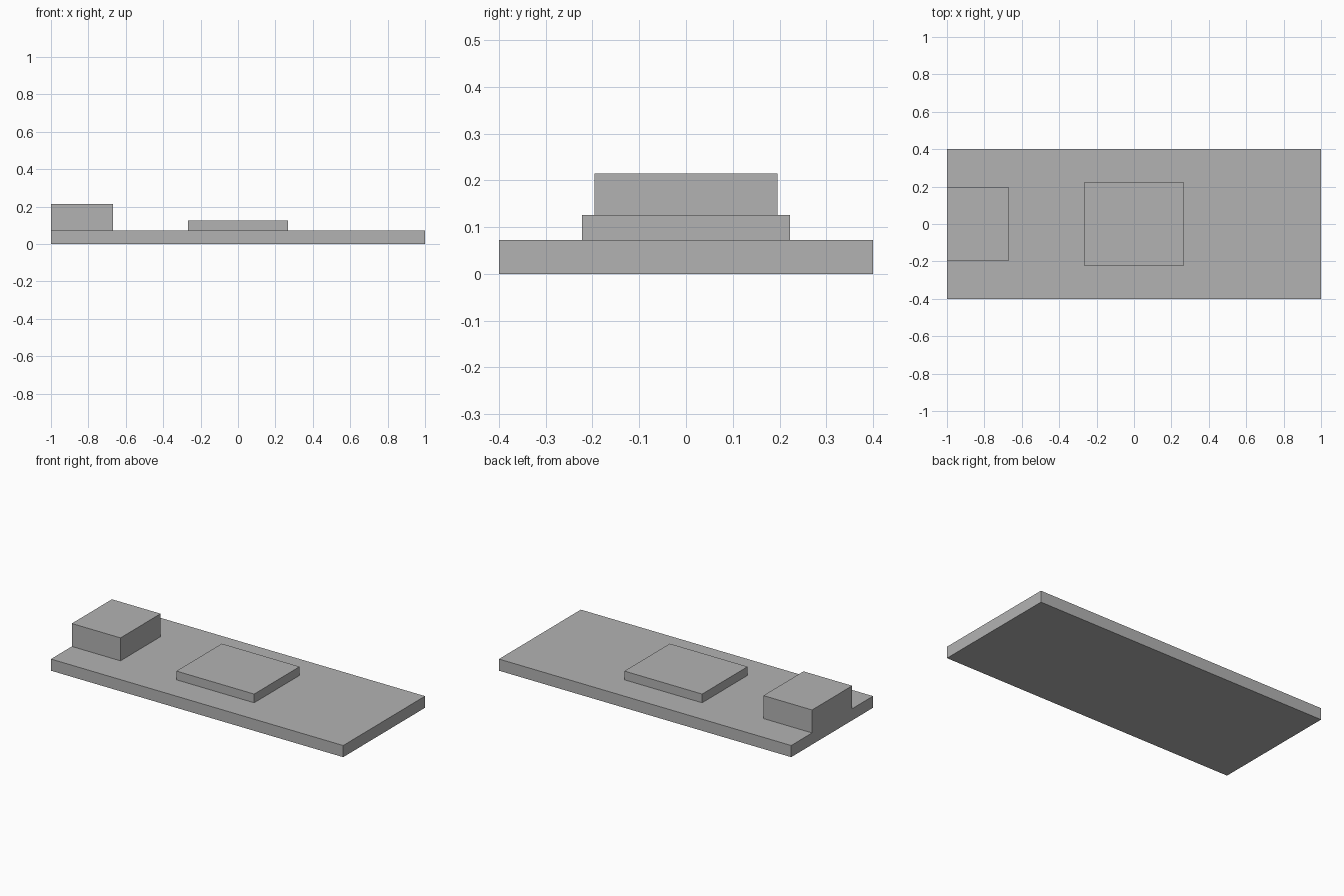
import bpy
from mathutils import Matrix, Vector
import bmesh

# Remove the default cube
cube = bpy.data.objects.get("Cube")
if cube:
    bpy.data.objects.remove(cube, do_unlink=True)

# Single flat grey
GREY = (0.45, 0.45, 0.45, 1.0)
grey = bpy.data.materials.new("plain_grey")
grey.use_nodes = True
grey.diffuse_color = GREY
grey.node_tree.nodes["Principled BSDF"].inputs["Base Color"].default_value = GREY


def box(name, low, high):
    """Flat-faced box between two opposite corners."""
    low, high = Vector(low), Vector(high)
    bm = bmesh.new()
    bmesh.ops.create_cube(
        bm, size=1.0,
        matrix=Matrix.Translation((low + high) / 2) @ Matrix.Diagonal((*(high - low), 1.0)))
    mesh = bpy.data.meshes.new(name)
    bm.to_mesh(mesh)
    bm.free()
    mesh.materials.append(grey)
    obj = bpy.data.objects.new(name, mesh)
    bpy.context.collection.objects.link(obj)
    return obj


BOARD_TOP = 0.072

# Flat board
box("board", (-1, -0.4, 0), (1, 0.4, BOARD_TOP))
# Low square pad in the middle of the board
box("centre_pad", (-0.266, -0.222, BOARD_TOP), (0.266, 0.222, 0.126))
# Taller block flush with the right end
box("end_block", (-1, -0.196, BOARD_TOP), (-0.667, 0.196, 0.214))
